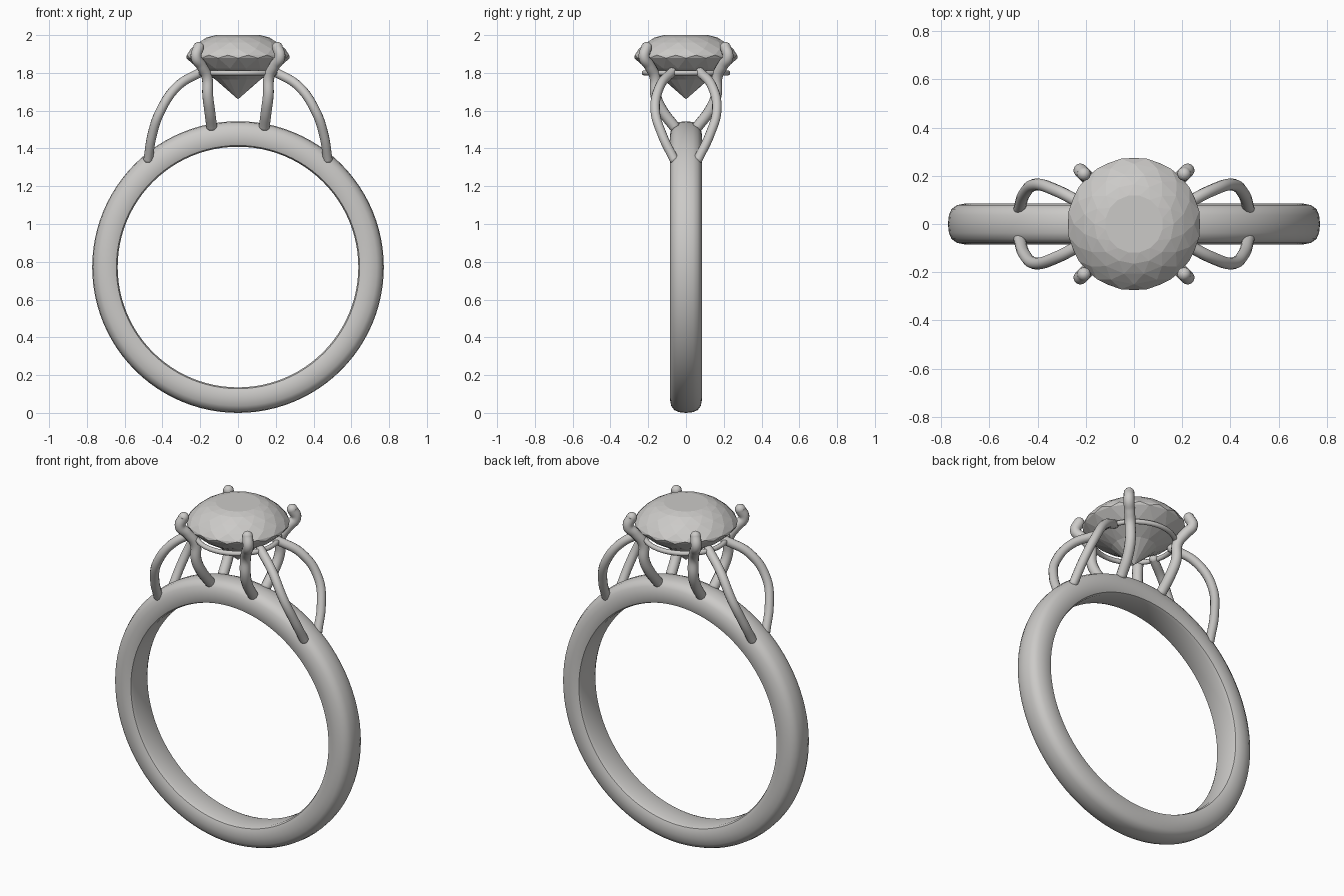
import bpy, bmesh
from math import sin, cos, pi, radians
from mathutils import Vector

if "Cube" in bpy.data.objects:
    bpy.data.objects.remove(bpy.data.objects["Cube"], do_unlink=True)

metal = bpy.data.materials.new("pale_grey")
metal.use_nodes = True
COLOUR = (0.6, 0.59, 0.575, 1)
metal.diffuse_color = COLOUR
metal.node_tree.nodes["Principled BSDF"].inputs["Base Color"].default_value = COLOUR


def add_mesh(name, bm, smooth_angle=None):
    bmesh.ops.recalc_face_normals(bm, faces=bm.faces)
    mesh = bpy.data.meshes.new(name)
    bm.to_mesh(mesh)
    bm.free()
    obj = bpy.data.objects.new(name, mesh)
    bpy.context.collection.objects.link(obj)
    mesh.materials.append(metal)
    if smooth_angle:
        bpy.ops.object.select_all(action="DESELECT")
        obj.select_set(True)
        bpy.context.view_layer.objects.active = obj
        bpy.ops.object.shade_smooth_by_angle(angle=radians(smooth_angle))
    return obj


def revolve(name, section, segments, place):
    """Sweep a closed (radius, offset) section around a circle."""
    bm = bmesh.new()
    rings = []
    for i in range(segments):
        a = 2 * pi * i / segments
        rings.append([bm.verts.new(place(r, w, a)) for r, w in section])
    n = len(section)
    for i, ring in enumerate(rings):
        nxt = rings[(i + 1) % segments]
        for j in range(n):
            k = (j + 1) % n
            bm.faces.new((ring[j], ring[k], nxt[k], nxt[j]))
    return add_mesh(name, bm, 40)


def wire(name, points, radius):
    """Round wire along a smooth path, with rounded ends."""
    curve = bpy.data.curves.new(name, "CURVE")
    curve.dimensions = "3D"
    curve.bevel_depth = radius
    curve.bevel_resolution = 4
    curve.resolution_u = 8
    curve.use_fill_caps = True
    spline = curve.splines.new("BEZIER")
    spline.bezier_points.add(len(points) - 1)
    for bp, p in zip(spline.bezier_points, points):
        bp.co = p
        bp.handle_left_type = bp.handle_right_type = "AUTO"
    temp = bpy.data.objects.new(name + "_path", curve)
    bpy.context.collection.objects.link(temp)
    bpy.context.view_layer.update()
    mesh = bpy.data.meshes.new_from_object(
        temp.evaluated_get(bpy.context.evaluated_depsgraph_get()))
    bm = bmesh.new()
    bm.from_mesh(mesh)
    bpy.data.objects.remove(temp, do_unlink=True)
    bpy.data.curves.remove(curve)
    bpy.data.meshes.remove(mesh)
    for p in (points[0], points[-1]):
        ball = bmesh.ops.create_uvsphere(bm, u_segments=12, v_segments=8, radius=radius)
        bmesh.ops.translate(bm, verts=ball["verts"], vec=Vector(p))
    return add_mesh(name, bm, 60)


# Band: flat inside, softly domed outside
CENTRE = 0.772
half = [(0.637, 0), (0.637, 0.06), (0.644, 0.077), (0.665, 0.085), (0.7, 0.085),
        (0.735, 0.078), (0.757, 0.062), (0.768, 0.037), (0.772, 0)]
section = half + [(r, -w) for r, w in half[-2:0:-1]]
revolve("band", section, 96, lambda r, w, a: (r * cos(a), w, CENTRE + r * sin(a)))

# Thin gallery ring below the stone
circle = [(0.22 + 0.014 * cos(t * pi / 5), 1.8 + 0.014 * sin(t * pi / 5)) for t in range(10)]
revolve("gallery_ring", circle, 64, lambda r, w, a: (r * cos(a), r * sin(a), w))

# Faceted stone: rings of points, each turned half a step from the last
SIDES = 16
levels = [(0.12, 2.0), (0.165, 1.988), (0.21, 1.962), (0.25, 1.927), (0.276, 1.894),
          (0.274, 1.878), (0.215, 1.823), (0.12, 1.765)]
bm = bmesh.new()
rings = []
for i, (r, z) in enumerate(levels):
    turn = 0.5 if i % 2 == 0 else 0
    rings.append([bm.verts.new((r * cos(2 * pi * (k + turn) / SIDES),
                                r * sin(2 * pi * (k + turn) / SIDES), z))
                  for k in range(SIDES)])
bm.faces.new(rings[0])
for i in range(len(rings) - 1):
    # the ring turned by half a step leads the other one
    lead, lag = (rings[i], rings[i + 1]) if i % 2 == 0 else (rings[i + 1], rings[i])
    for k in range(SIDES):
        n = (k + 1) % SIDES
        bm.faces.new((lag[k], lag[n], lead[k]))
        bm.faces.new((lead[k], lag[n], lead[n]))
culet = bm.verts.new((0, 0, 1.66))
for k in range(SIDES):
    bm.faces.new((rings[-1][k], rings[-1][(k + 1) % SIDES], culet))
add_mesh("stone", bm)

# Four prongs and four bowed shoulder wires, mirrored in x and y
prong = [(0.14, 0.065, 1.52), (0.15, 0.125, 1.6), (0.16, 0.16, 1.68), (0.165, 0.165, 1.78),
         (0.195, 0.195, 1.84), (0.222, 0.222, 1.885), (0.208, 0.208, 1.935)]
shoulder = [(0.475, 0.065, 1.345), (0.455, 0.125, 1.47), (0.41, 0.163, 1.6),
            (0.32, 0.138, 1.73), (0.2, 0.075, 1.803)]
for sx, side in ((1, "left"), (-1, "right")):
    for sy, end in ((-1, "front"), (1, "back")):
        for part, path, radius in (("prong", prong, 0.029), ("shoulder_wire", shoulder, 0.025)):
            wire(f"{part}_{end}_{side}", [(sx * x, sy * y, z) for x, y, z in path], radius)
